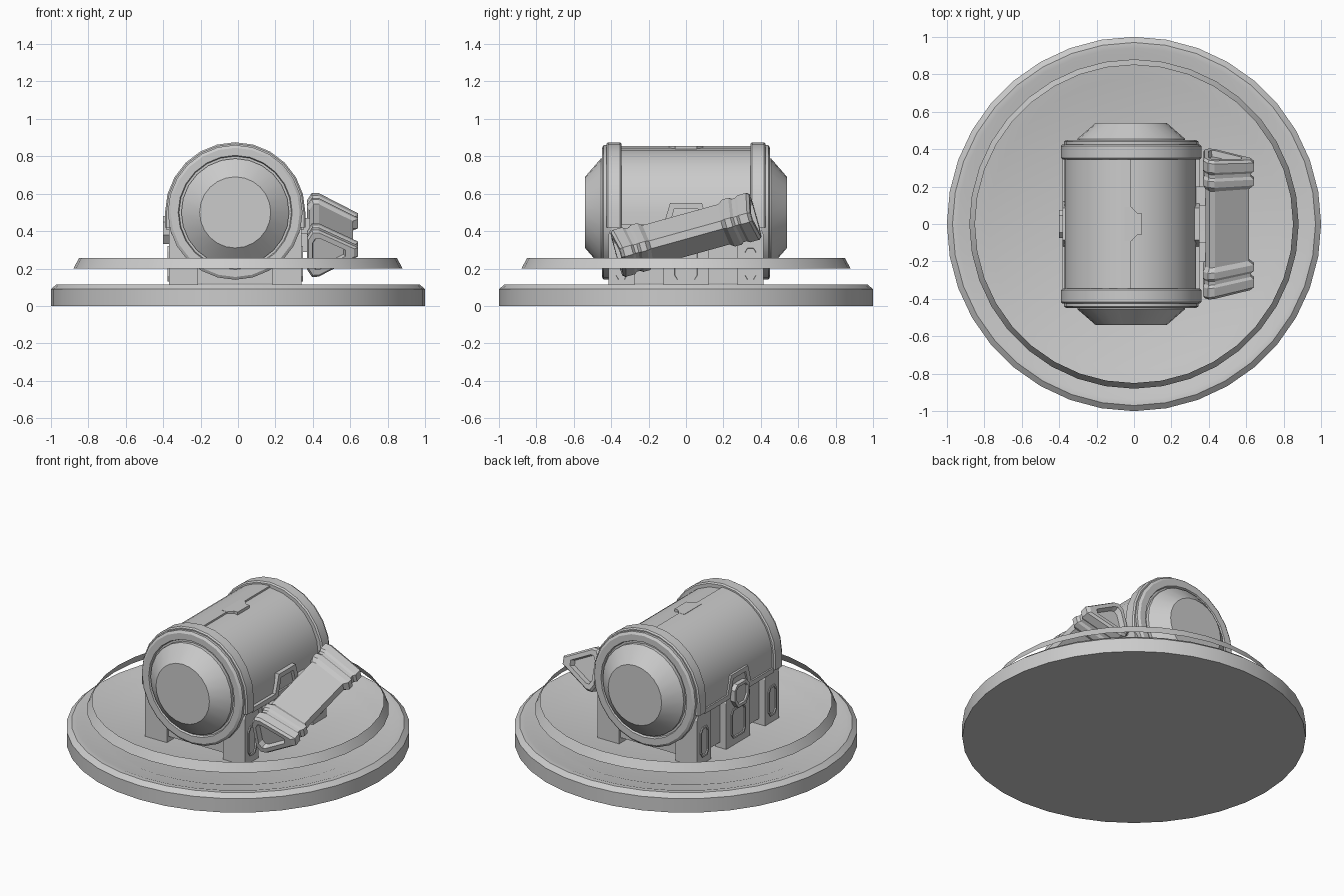
import bpy, bmesh
from math import sin, cos, pi, radians
from mathutils import Matrix, Vector

if "Cube" in bpy.data.objects:
    bpy.data.objects.remove(bpy.data.objects["Cube"])

CX, CZ = -0.015, 0.5      # tank axis


def loft(name, rings, caps=True, smooth=True, inset=None):
    """Skin a list of equal-length closed rings; inset=(width, depth) recesses the last cap."""
    bm = bmesh.new()
    vs = [[bm.verts.new(p) for p in r] for r in rings]
    n = len(rings[0])
    for a, b in zip(vs, vs[1:]):
        for i in range(n):
            j = (i + 1) % n
            bm.faces.new((a[i], a[j], b[j], b[i]))
    last = None
    if caps:
        bm.faces.new(vs[0][::-1])
        last = bm.faces.new(vs[-1])
    bmesh.ops.recalc_face_normals(bm, faces=bm.faces)
    if inset and last:
        bmesh.ops.inset_individual(bm, faces=[last], thickness=inset[0])
        bmesh.ops.inset_individual(bm, faces=[last], thickness=0.006, depth=-inset[1])
    me = bpy.data.meshes.new(name)
    bm.to_mesh(me)
    bm.free()
    ob = bpy.data.objects.new(name, me)
    bpy.context.collection.objects.link(ob)
    if smooth:
        bpy.ops.object.select_all(action='DESELECT')
        ob.select_set(True)
        bpy.context.view_layer.objects.active = ob
        bpy.ops.object.shade_smooth_by_angle(angle=radians(25))
    return ob


def lathe_z(name, prof, n, caps=True):
    return loft(name, [[(r * cos(2 * pi * i / n), r * sin(2 * pi * i / n), z)
                        for i in range(n)] for r, z in prof], caps)


def lathe_y(name, prof, n=24):
    return loft(name, [[(CX + r * cos(2 * pi * i / n), y, CZ + r * sin(2 * pi * i / n))
                        for i in range(n)] for r, y in prof])


def arch(name, r, foot, y0, y1, a0=0, a1=180, bevel=0.008):
    """Half-round vault with straight legs down to z = foot, along y."""
    def ring(rad, y):
        pts = [(CX + rad * cos(radians(a0 + (a1 - a0) * i / 12)), y,
                CZ + rad * sin(radians(a0 + (a1 - a0) * i / 12))) for i in range(13)]
        return pts + [(pts[-1][0], y, foot), (CX + (rad if a0 == 0 else 0), y, foot)]
    return loft(name, [ring(r - bevel, y0), ring(r, y0 + bevel),
                       ring(r, y1 - bevel), ring(r - bevel, y1)])


def side_plate(name, poly, x0, x1, s, inset=None):
    """Extrude a (y, z) polygon outwards from x0 to x1 (from tank axis) on side s."""
    return loft(name, [[(CX + s * x, y, z) for y, z in poly] for x in (x0, x1)],
                smooth=False, inset=inset)


def box(name, x0, x1, y0, y1, z0, z1):
    return loft(name, [[(x0, y0, z), (x1, y0, z), (x1, y1, z), (x0, y1, z)]
                       for z in (z0, z1)], smooth=False)


# Round base dish and the floating hoop above it
lathe_z("base_dish", [(1, 0), (1, .09), (.97, .115), (.94, .115), (.9, .1),
                      (.83, .1), (.78, .082)], 36)
lathe_z("floating_hoop", [(.88, .2), (.85, .255)], 36, caps=False)

# Tank core, vaulted lid and the thicker left lid half with its centre catch
box("tank_core", CX - .31, CX + .31, -.4, .4, .12, .48)
arch("lid", .345, .42, -.36, .36)
arch("lid_left_half", .356, .43, -.355, .355, 90, 180)
catch = [(-.05, .09), (.018, .05), (.045, .05), (.045, -.05), (.018, -.05), (-.05, -.09)]
catch = [(-.05, .09), (-.012, .09), (.015, .06), (.04, .06),
         (.04, -.06), (.015, -.06), (-.012, -.09), (-.05, -.09)]
loft("lid_top_catch", [[(x, y, z) for x, y in catch] for z in (.82, .856)], smooth=False)

# Rims, end discs and conical end caps
for s, side in ((-1, "front"), (1, "back")):
    y0, y1 = sorted((s * .345, s * .425))
    arch(side + "_rim", .375, .42, y0, y1)
    lathe_y(side + "_end_disc", [(.345, s * .38), (.36, s * .40), (.36, s * .44),
                                 (.345, s * .45), (.305, s * .45), (.3, s * .435),
                                 (.288, s * .435), (.288, s * .455), (.19, s * .54)])

# Side trim, posts with recessed panels, latch
trim_top = [(-.35, .435), (-.12, .435), (-.085, .55), (.085, .55), (.12, .435), (.35, .435)]
trim_low = [(.35, .405), (.095, .405), (.062, .52), (-.062, .52), (-.095, .405), (-.35, .405)]
for s, side in ((-1, "left"), (1, "right")):
    side_plate(side + "_lid_trim", trim_top + trim_low, .32, .366, s)
    for c, hw, tag in ((-.345, .07, "front"), (0, .12, "middle"), (.345, .07, "back")):
        k = .02
        post = [(c - hw, .085), (c + hw, .085), (c + hw, .38), (c + hw - k, .43),
                (c - hw + k, .43), (c - hw, .38)]
        x_in = .2 if tag != "middle" else .28
        side_plate(f"{side}_{tag}_post", post, x_in, .355, s)
        p0, p1, e = .13, .32, hw * .6
        frame = [(c - e, p0 + .03), (c - e + .02, p0), (c + e - .02, p0), (c + e, p0 + .03),
                 (c + e, p1 - .03), (c + e - .02, p1), (c - e + .02, p1), (c - e, p1 - .03)]
        side_plate(f"{side}_{tag}_post_frame", frame, .34, .362, s, (.012, .02))
side_plate("left_latch", [(-.04, .33), (.04, .33), (.075, .38), (.075, .45), (.045, .48),
                          (-.045, .48), (-.075, .45), (-.075, .38)], .34, .385, -1, (.02, .01))

# Tilted wedge-section pack on the right, stepped end collars and recessed ends
wedge = [(.37, -.09), (.37, .09), (.395, .13), (.43, .13),
         (.64, .025), (.64, -.025), (.43, -.13), (.395, -.13)]
steps = [(.355, .6), (.39, .66), (.39, .9), (.375, 1), (.325, 1), (.31, .92), (.29, .92),
         (.275, 1), (.24, 1), (.215, .86)]
steps = [(-y, k) for y, k in steps] + steps[::-1]
tilt = Matrix.Translation((0, 0, .38)) @ Matrix.Rotation(radians(15.5), 4, 'X')
rings = []
for y, k in steps:
    ring = []
    for x, z in wedge:
        px = .45 + (x - .45) * k
        ring.append(tilt @ Vector((px, y * (1 - .3 * (px - .37)), z * k)))
    rings.append(ring)
loft("side_pack", rings, smooth=False)
for i, y in enumerate((-.15, .15)):
    zc = .38 + y * .27
    box(f"pack_clamp_{i + 1}", .31, .42, y - .05, y + .05, zc - .05, zc + .05)
